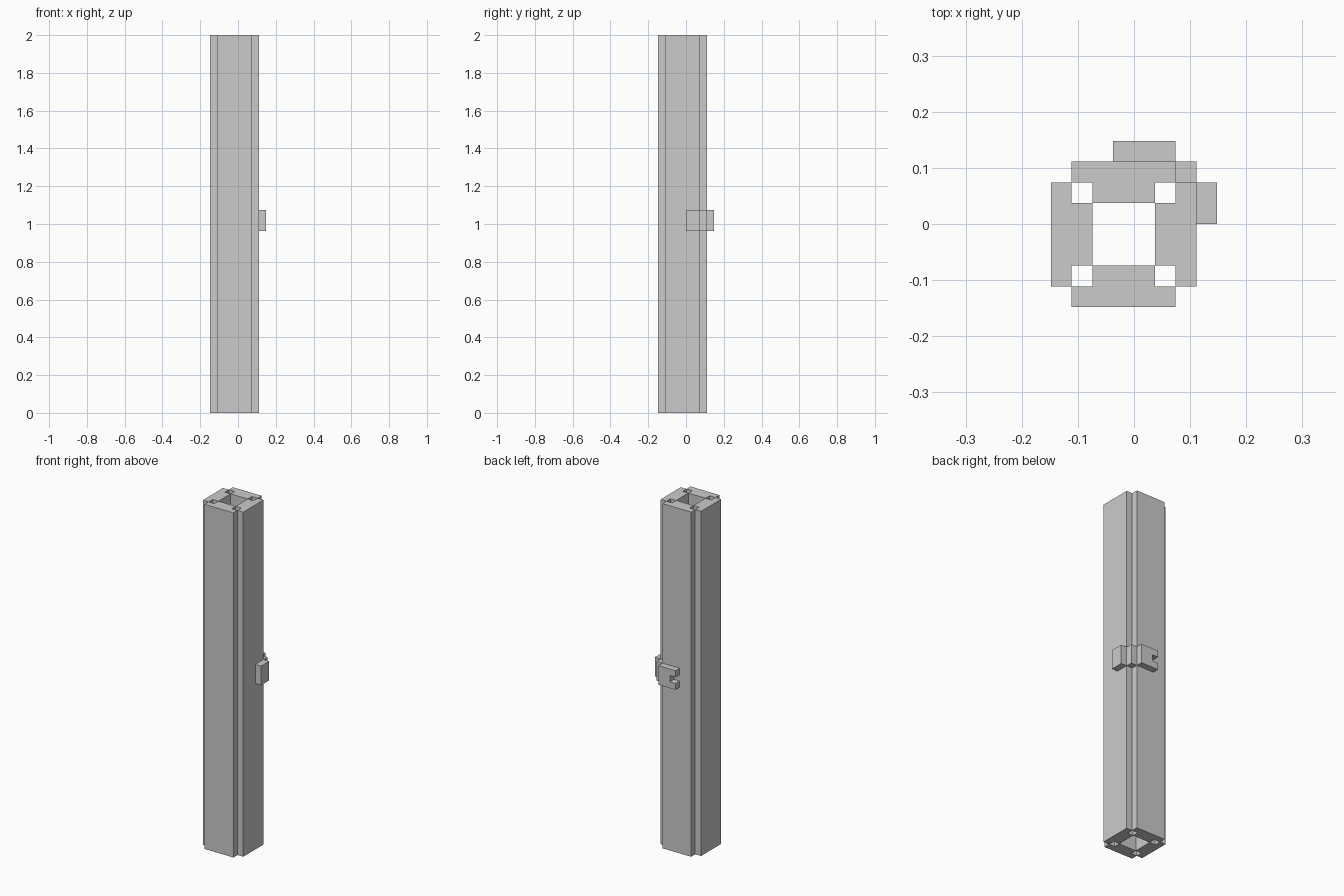
import bpy, math
from mathutils import Matrix, Vector

if "Cube" in bpy.data.objects:
    bpy.data.objects.remove(bpy.data.objects["Cube"])

C = 2 / 54  # one grid cell


def prism(name, profile, vec, matrix=Matrix()):
    """Extrude a closed 3D profile (in cells) along vec."""
    n = len(profile)
    base = [Vector(p) for p in profile]
    verts = [matrix @ p * C for p in base] + [matrix @ (p + Vector(vec)) * C for p in base]
    faces = [tuple(reversed(range(n))), tuple(range(n, 2 * n))]
    faces += [(i, (i + 1) % n, (i + 1) % n + n, i + n) for i in range(n)]
    me = bpy.data.meshes.new(name)
    me.from_pydata(verts, [], faces)
    me.update()
    ob = bpy.data.objects.new(name, me)
    bpy.context.collection.objects.link(ob)
    return ob


def box(name, lo, hi):
    (x0, y0, z0), (x1, y1, z1) = lo, hi
    return prism(name, [(x0, y0, z0), (x1, y0, z0), (x1, y1, z0), (x0, y1, z0)],
                 (0, 0, z1 - z0))


# Hollow post: four stepped walls turned about the post's axis
wall = [(-2.5, -3.5, 0), (2.5, -3.5, 0), (2.5, -2.5, 0), (1.5, -2.5, 0),
        (1.5, -1.5, 0), (-1.5, -1.5, 0), (-1.5, -2.5, 0), (-2.5, -2.5, 0)]
for i, side in enumerate(("front", "right", "back", "left")):
    turn = Matrix.Translation((-0.5, -0.5, 0)) @ Matrix.Rotation(i * math.pi / 2, 4, 'Z')
    prism("post_wall_" + side, wall, (0, 0, 54), turn)

# Latch wrapped round the back right corner
box("latch_side_plate", (3, 0, 26), (4, 2, 29))
box("latch_corner", (2, 2, 26), (3, 3, 29))

# C-shaped latch plate on the back, open towards the left
hook = [(-1, 4, 26), (2, 4, 26), (2, 4, 29), (-1, 4, 29),
        (-1, 4, 28), (0, 4, 28), (0, 4, 27), (-1, 4, 27)]
prism("latch_hook_plate", hook[::-1], (0, -1, 0)).data.flip_normals()
